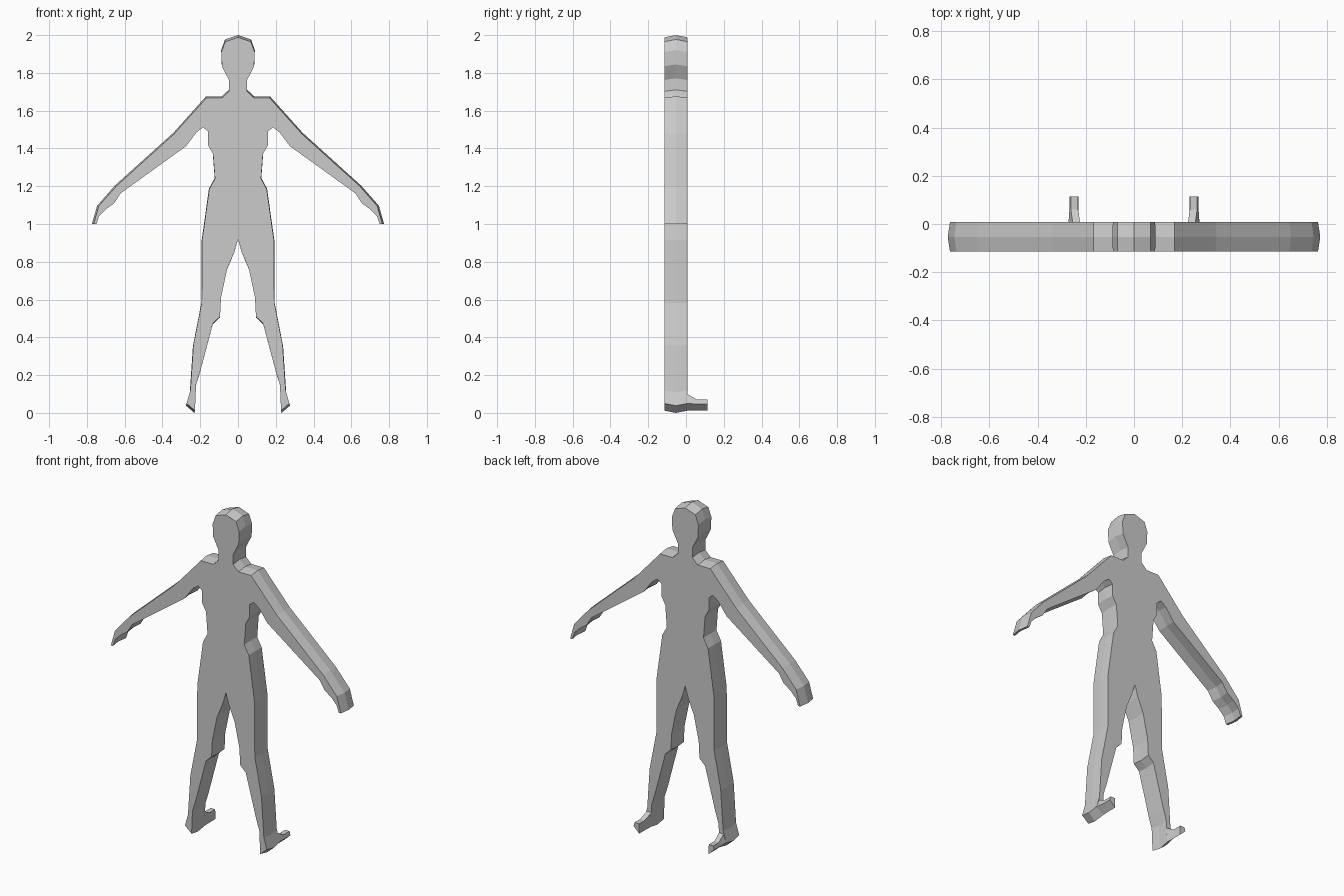
import bpy, bmesh

if "Cube" in bpy.data.objects:
    bpy.data.objects.remove(bpy.data.objects["Cube"])

grey = bpy.data.materials.new("plain grey")
grey.diffuse_color = (0.6, 0.6, 0.6, 1)
grey.use_nodes = True
grey.node_tree.nodes["Principled BSDF"].inputs["Base Color"].default_value = grey.diffuse_color

Y_FRONT, Y_MID, Y_BACK = -0.115, -0.054, 0.008


def loft(name, sections):
    """Join closed rings of equal length, capping both ends."""
    bm = bmesh.new()
    rings = [[bm.verts.new(p) for p in s] for s in sections]
    for a, b in zip(rings, rings[1:]):
        n = len(a)
        for i in range(n):
            j = (i + 1) % n
            bm.faces.new((a[i], a[j], b[j], b[i]))
    bm.faces.new(rings[0])
    bm.faces.new(rings[-1])
    bmesh.ops.recalc_face_normals(bm, faces=bm.faces)
    mesh = bpy.data.meshes.new(name)
    bm.to_mesh(mesh)
    bm.free()
    mesh.materials.append(grey)
    obj = bpy.data.objects.new(name, mesh)
    bpy.context.collection.objects.link(obj)
    return obj


# Body outline, one half, crown to crotch (x, z)
half = [
    (0, 1.988), (.068, 1.965), (.088, 1.91), (.085, 1.835), (.048, 1.762),
    (.048, 1.702), (.084, 1.668), (.167, 1.668), (.338, 1.477), (.645, 1.2),
    (.737, 1.095), (.764, 1.0), (.75, 1.0), (.735, 1.042), (.70, 1.078),
    (.655, 1.11), (.622, 1.162), (.275, 1.412), (.22, 1.485), (.185, 1.512),
    (.158, 1.49), (.158, 1.417), (.132, 1.37), (.122, 1.24), (.152, 1.185),
    (.19, .915), (.192, .585), (.236, .36), (.252, .12), (.272, .05),
    (.228, .012), (.222, .15), (.2, .22), (.132, .475), (.095, .51),
    (.09, .61), (.058, .76), (.02, .85), (0, .92),
]
outline = half + [(-x, z) for x, z in half[-2:0:-1]]


def ring(y, s):
    # outline scaled about the middle of the figure
    return [(x * s, y, 1 + (z - 1) * s) for x, z in outline]


# Slab body, slightly fuller along its middle
loft("body", [ring(Y_FRONT, 1), ring(Y_MID, 1.0122), ring(Y_BACK, 1)])

# Feet, stepping back from the leg ends
for side, label in ((1, "right_foot"), (-1, "left_foot")):
    sections = []
    for y, pts in (
        (Y_BACK - .002, ((.224, .1), (.2545, .1), (.272, .05), (.228, .012))),
        (.06, ((.232, .07), (.262, .07), (.268, .047), (.23, .012))),
        (.115, ((.232, .07), (.262, .07), (.268, .047), (.23, .012))),
    ):
        sections.append([(side * x, y, z) for x, z in pts])
    loft(label, sections)
